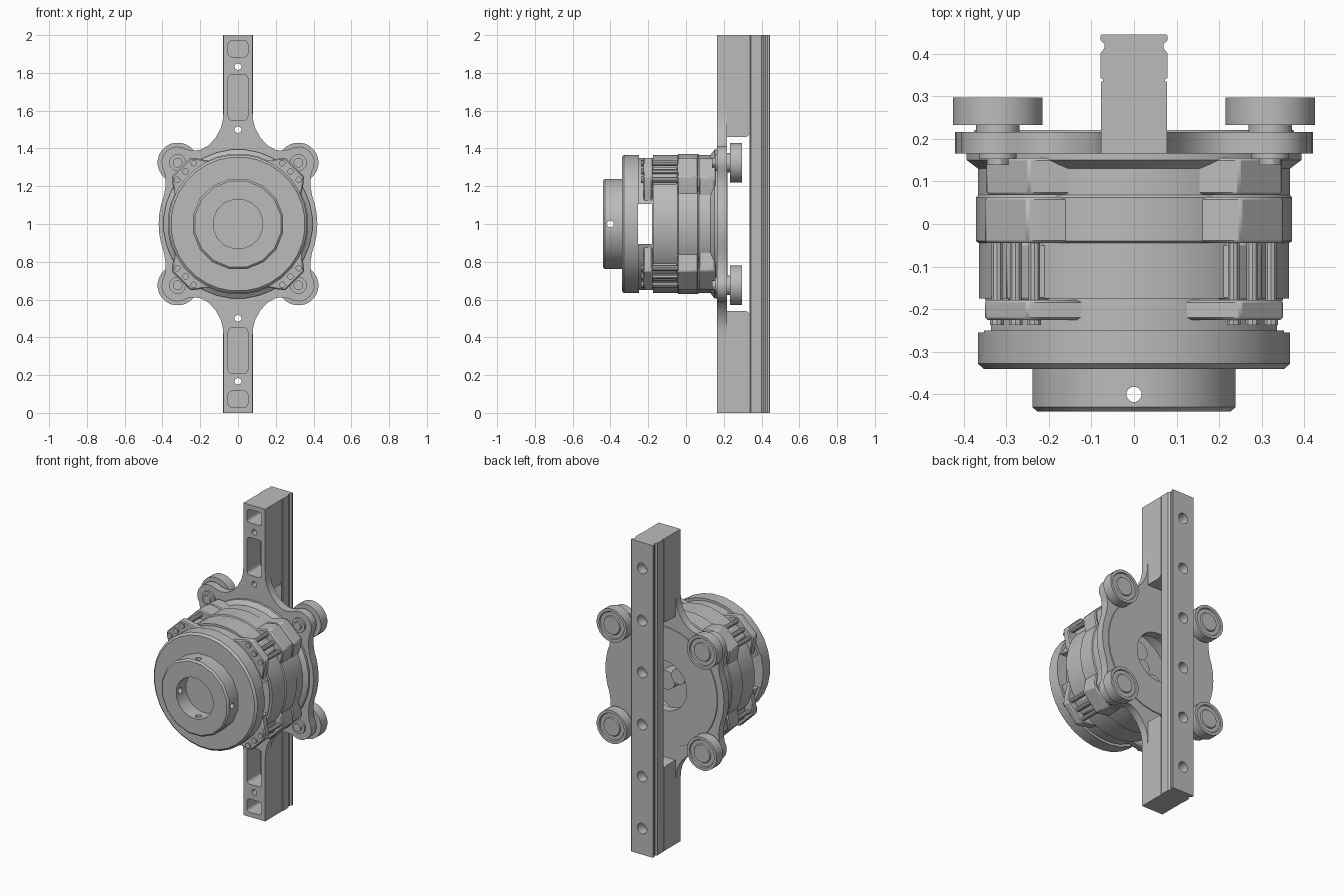
import bpy, bmesh
from math import sin, cos, pi, radians, sqrt

cube = bpy.data.objects.get("Cube")
if cube:
    bpy.data.objects.remove(cube, do_unlink=True)

GREY = (0.5, 0.5, 0.5, 1)
metal = bpy.data.materials.new("plain_grey_metal")
metal.use_nodes = True
metal.diffuse_color = GREY
metal.node_tree.nodes["Principled BSDF"].inputs["Base Color"].default_value = GREY

MID = 1.0                       # height of the main axis
CORNERS = [(sx, sz) for sx in (1, -1) for sz in (1, -1)]
PLACE = {"x": lambda u, v, w: (w, u, v),
         "y": lambda u, v, w: (u, w, v),
         "z": lambda u, v, w: (u, v, w)}


def finish(name, bm):
    bmesh.ops.remove_doubles(bm, verts=bm.verts, dist=1e-5)
    bmesh.ops.recalc_face_normals(bm, faces=bm.faces)
    mesh = bpy.data.meshes.new(name)
    bm.to_mesh(mesh)
    bm.free()
    mesh.materials.append(metal)
    ob = bpy.data.objects.new(name, mesh)
    bpy.context.collection.objects.link(ob)
    return ob


def lathe(name, profile, segs=24, u=0.0, v=MID, axis="y"):
    """Spin a closed (radius, distance) profile round an axis through (u, v)."""
    bm = bmesh.new()
    rings = []
    for i in range(segs):
        a = 2 * pi * (i + 0.5) / segs
        rings.append([bm.verts.new(PLACE[axis](u + r * cos(a), v + r * sin(a), d))
                      for r, d in profile])
    n = len(profile)
    for i in range(segs):
        p, q = rings[i], rings[(i + 1) % segs]
        for j in range(n):
            k = (j + 1) % n
            if profile[j][0] or profile[k][0]:
                bm.faces.new((p[j], p[k], q[k], q[j]))
    return finish(name, bm)


def cylinder(name, r, a, b, segs=16, u=0.0, v=MID, axis="y"):
    return lathe(name, [(0, a), (r, a), (r, b), (0, b)], segs, u, v, axis)


def prism(name, outline, a, b, axis="y"):
    bm = bmesh.new()
    low = [bm.verts.new(PLACE[axis](u, v, a)) for u, v in outline]
    high = [bm.verts.new(PLACE[axis](u, v, b)) for u, v in outline]
    bm.faces.new(low)
    bm.faces.new(high)
    for i in range(len(low)):
        j = (i + 1) % len(low)
        bm.faces.new((low[i], low[j], high[j], high[i]))
    return finish(name, bm)


def rounded_rect(w, v0, v1, r):
    pts = []
    for k, (u, v) in enumerate([(w - r, v1 - r), (r - w, v1 - r), (r - w, v0 + r), (w - r, v0 + r)]):
        pts += [(u + r * cos(pi / 2 * (k + t / 4)), v + r * sin(pi / 2 * (k + t / 4))) for t in range(5)]
    return pts


def cut(target, cutters):
    bpy.context.view_layer.objects.active = target
    for c in cutters:
        c.hide_render = True
        m = target.modifiers.new("cut", "BOOLEAN")
        m.operation, m.solver, m.object = "DIFFERENCE", "EXACT", c
        bpy.ops.object.modifier_apply(modifier=m.name)
        bpy.data.objects.remove(c, do_unlink=True)


def bevel(ob, width):
    m = ob.modifiers.new("soft_edge", "BEVEL")
    m.width, m.segments, m.angle_limit = width, 1, radians(50)


# Front nose with bore and cross-drilled holes
nose = lathe("nose", [(0, -0.335), (0.132, -0.335), (0.132, -0.44), (0.232, -0.44),
                      (0.243, -0.43), (0.243, -0.33), (0, -0.33)], 16)
cut(nose, [cylinder("hole_x", 0.018, -0.3, 0.3, 16, -0.4, MID, "x"),
           cylinder("hole_z", 0.018, 0.7, 1.3, 16, 0, -0.4, "z")])

# Hollow housing with side windows
housing = lathe("housing", [
    (0, -0.34), (0.355, -0.34), (0.368, -0.328), (0.368, -0.25), (0.352, -0.25),
    (0.352, -0.175), (0.366, -0.175), (0.366, -0.045), (0.373, -0.04), (0.373, 0.062),
    (0.368, 0.068), (0.368, 0.13), (0.395, 0.15), (0.395, 0.165),
    (0.3, 0.165), (0.3, -0.31), (0, -0.31)], 32)
cut(housing, [prism("window", [(-0.255, 0.895), (-0.18, 0.895), (-0.18, 1.105), (-0.255, 1.105)],
                    -0.6, 0.6, "x")])

# Inner gear carrier, seen through the rear bore
lathe("carrier_plate", [(0, -0.06), (0.3, -0.06), (0.3, -0.03), (0, -0.03)], 24)
cylinder("carrier_hub", 0.05, -0.03, 0.08)
for i in range(3):
    a = pi / 2 + i * 2 * pi / 3
    cylinder("inner_gear", 0.06, -0.03, 0.05, 16, 0.12 * cos(a), MID + 0.12 * sin(a))


# Corner lugs on the housing
def lug(name, sx, sz, reach, half, foot, y0, y1):
    local = [(0.31, -foot), (reach - 0.03, -half - 0.01), (reach, -half + 0.015),
             (reach, half - 0.015), (reach - 0.03, half + 0.01), (0.31, foot)]
    s = sqrt(0.5)
    ob = prism(name, [(sx * s * (r - t), MID + sz * s * (r + t)) for r, t in local], y0, y1)
    bevel(ob, 0.006)


for sx, sz in CORNERS:
    lug("front_lug", sx, sz, 0.425, 0.085, 0.15, -0.225, -0.178)
    lug("middle_lug", sx, sz, 0.385, 0.055, 0.07, -0.178, -0.045)
    lug("rear_lug", sx, sz, 0.425, 0.085, 0.15, -0.045, 0.063)
    lug("base_lug", sx, sz, 0.42, 0.085, 0.15, 0.068, 0.155)
    for t in (-0.062, 0, 0.062):
        s = sqrt(0.5)
        u, v = sx * s * (0.393 - t), MID + sz * s * (0.393 + t)
        cylinder("lug_screw", 0.017, -0.237, -0.222, 10, u, v)
        cylinder("long_bolt", 0.014, -0.18, -0.04, 10, u, v)

# Mounting plate outline: disc, four ears and flared arms
EAR = (0.32, 0.325)
quarter = [(0.42 * cos(radians(a)), 0.42 * sin(radians(a))) for a in (0, 7, 14, 21)]
quarter += [(0.383, 0.205), (0.384, 0.235)]
quarter += [(EAR[0] + 0.085 * cos(radians(a)), EAR[1] + 0.085 * sin(radians(a)))
            for a in range(-35, 126, 20)]
quarter += [(0.235, 0.388), (0.2, 0.392), (0.158, 0.415), (0.12, 0.455), (0.092, 0.505),
            (0.08, 0.55), (0.077, 0.6), (0.077, 1.0)]
half = quarter + [(-u, v) for u, v in reversed(quarter)]
outline = half + [(u, -v) for u, v in reversed(half) if v > 0]
outline = [p for i, p in enumerate(outline) if p != outline[i - 1]]
seen, ring = set(), []
for u, v in outline:
    key = (round(u, 5), round(v, 5))
    if key not in seen:
        seen.add(key)
        ring.append((u, MID + v))
plate = prism("mounting_plate", ring, 0.165, 0.216)


def pockets(s, y1):
    """Two lightening pockets in one arm."""
    out = []
    for a, b in ((0.55, 0.79), (0.885, 0.97)):
        lo, hi = sorted((MID + s * a, MID + s * b))
        out.append(prism("pocket", rounded_rect(0.052, lo, hi, 0.02), 0.1, y1))
    return out


def arm_holes(s):
    return [cylinder("hole", 0.018, 0.1, 0.5, 12, 0, MID + s * h) for h in (0.5, 0.8333)]


cut(plate, [cylinder("bore", 0.16, 0.1, 0.3, 24)])
for s in (1, -1):
    cut(plate, pockets(s, 0.3) + arm_holes(s))
    # Deep arm block behind the plate
    side = [(0.216, 0.46), (0.315, 0.46), (0.329, 0.466), (0.335, 0.48), (0.335, 1.0), (0.216, 1.0)]
    block = prism("arm_block", [(y, MID + s * h) for y, h in side], -0.077, 0.077, "x")
    cut(block, pockets(s, 0.3) + arm_holes(s))

# Raised rear face and the front rim of the plate
lathe("rear_face_ring", [(0.16, 0.21), (0.38, 0.21), (0.376, 0.221), (0.16, 0.221)], 32)

# Guide rail with side grooves and counterbored holes
right = [(0.073, 0.335), (0.073, 0.34), (0.079, 0.343), (0.079, 0.4), (0.069, 0.414),
         (0.069, 0.422), (0.079, 0.432), (0.079, 0.442), (0.076, 0.445)]
rail = prism("guide_rail", right + [(-u, v) for u, v in reversed(right)], 0, 2, "z")
cut(rail, [lathe("rail_hole", [(0, 0.3), (0.018, 0.3), (0.018, 0.385), (0.034, 0.385),
                               (0.034, 0.5), (0, 0.5)], 16, 0, (i + 0.5) / 3) for i in range(6)])

# Rollers on the ears
for sx, sz in CORNERS:
    u, v = sx * EAR[0], MID + sz * EAR[1]
    lathe("roller", [(0, 0.232), (0.106, 0.232), (0.106, 0.297), (0.088, 0.297), (0.084, 0.29),
                     (0.06, 0.29), (0.056, 0.297), (0, 0.297)], 24, u, v)
    cylinder("roller_spacer", 0.052, 0.21, 0.235, 20, u, v)
    cylinder("ear_washer", 0.045, 0.153, 0.167, 16, u, v)
    cylinder("ear_bolt", 0.026, 0.138, 0.155, 12, u, v)

# Smooth the round surfaces, keep the edges crisp
bpy.ops.object.select_all(action="DESELECT")
for ob in bpy.context.scene.objects:
    if ob.type == "MESH":
        ob.select_set(True)
        bpy.context.view_layer.objects.active = ob
bpy.ops.object.shade_smooth_by_angle(angle=radians(30))
